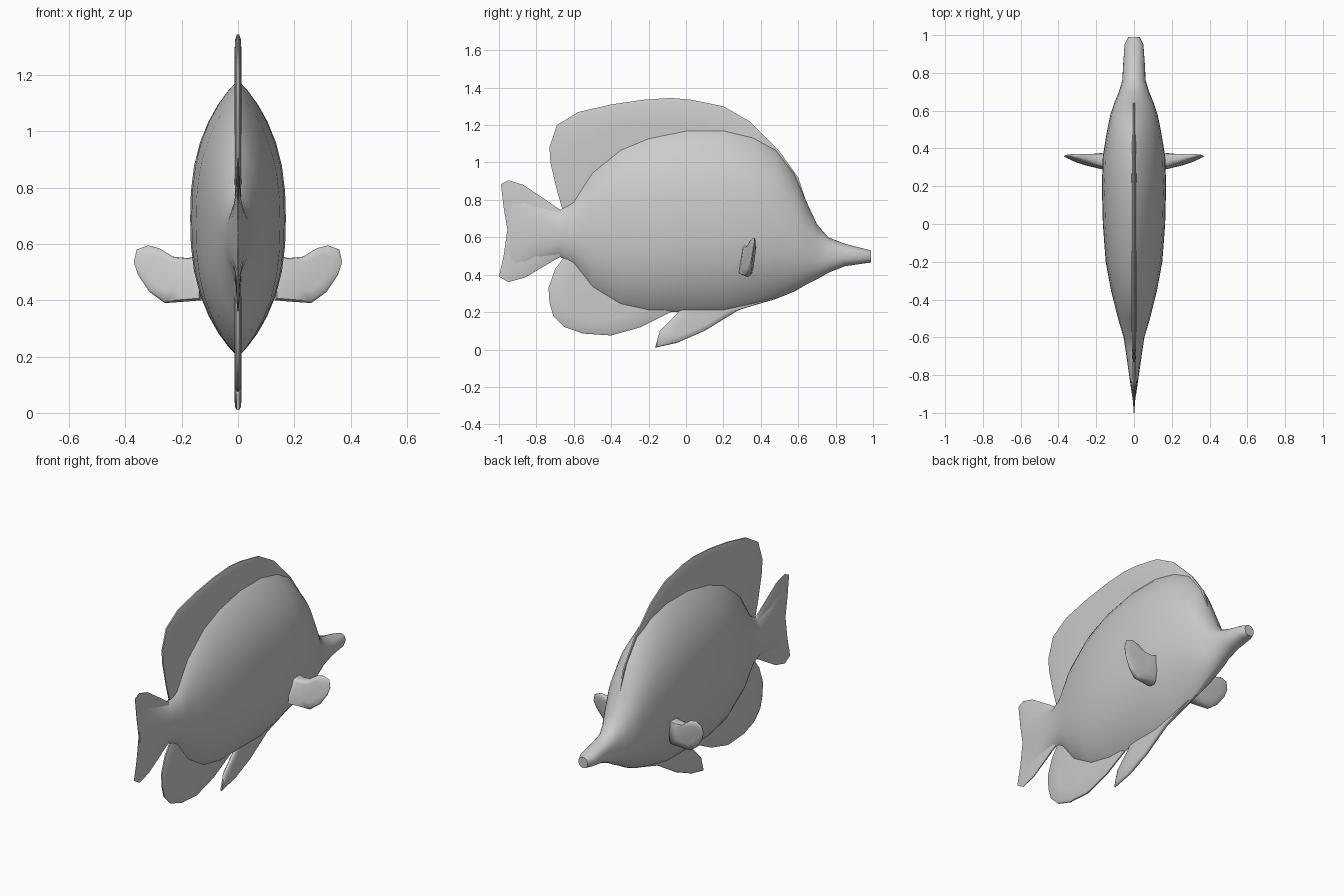
import bpy, bmesh, math
from mathutils import Vector

cube = bpy.data.objects.get("Cube")
if cube:
    bpy.data.objects.remove(cube, do_unlink=True)

grey = bpy.data.materials.new("plain grey")
grey.use_nodes = True
grey.diffuse_color = (0.6, 0.6, 0.6, 1)
grey.node_tree.nodes["Principled BSDF"].inputs["Base Color"].default_value = (0.6, 0.6, 0.6, 1)


def skin(name, rings, angle):
    """Bridge matching rings of points, cap both ends and shade smooth."""
    bm = bmesh.new()
    loops = [[bm.verts.new(p) for p in ring] for ring in rings]
    for a, b in zip(loops, loops[1:]):
        for i in range(len(a)):
            j = (i + 1) % len(a)
            bm.faces.new((a[i], a[j], b[j], b[i]))
    bm.faces.new(loops[0])
    bm.faces.new(loops[-1])
    bmesh.ops.recalc_face_normals(bm, faces=bm.faces)
    mesh = bpy.data.meshes.new(name)
    bm.to_mesh(mesh)
    bm.free()
    obj = bpy.data.objects.new(name, mesh)
    bpy.context.collection.objects.link(obj)
    mesh.materials.append(grey)
    bpy.ops.object.select_all(action='DESELECT')
    obj.select_set(True)
    bpy.context.view_layer.objects.active = obj
    bpy.ops.object.shade_smooth_by_angle(angle=math.radians(angle))
    return obj


def fin(name, outline, place):
    """Lens-shaped plate; place(u, v, side) gives the point in space."""
    pts = [Vector(p) for p in outline]
    mid = sum(pts, Vector((0, 0))) / len(pts)
    steps = [(0.6, -1), (0.93, -0.85), (1, -0.3), (1, 0.3), (0.93, 0.85), (0.6, 1)]
    rings = [[place(*mid.lerp(p, s), side) for p in pts] for s, side in steps]
    return skin(name, rings, 60)


# Body sections from snout to tail: y, bottom, top, half width, edge sharpness
stations = [
    (0.99, .465, .53, .03, .5), (0.95, .46, .54, .05, .5),
    (0.85, .445, .565, .057, .5), (0.76, .41, .60, .062, .5),
    (0.70, .375, .67, .08, .55), (0.64, .345, .80, .105, .65),
    (0.58, .31, .94, .125, .75), (0.48, .27, 1.07, .145, .85),
    (0.36, .235, 1.14, .165, .9), (0.2, .20, 1.18, .17, .9),
    (0, .20, 1.18, .165, .9), (-0.2, .20, 1.14, .15, .9),
    (-0.35, .23, 1.08, .122, .9), (-0.5, .32, .96, .085, .9),
    (-0.6, .45, .80, .055, .9), (-0.68, .5, .74, .043, .8),
    (-0.8, .48, .78, .026, .9), (-0.95, .4, .86, .004, .9)]
rings = []
for y, low, high, width, sharp in stations:
    ring = []
    for i in range(32):
        a = math.tau * i / 32
        t = math.cos(a)
        x = width * max(0, 1 - abs(t) ** 2.5) ** sharp
        ring.append((math.copysign(x, math.sin(a)), y, (low + high) / 2 + t * (high - low) / 2))
    rings.append(ring)
skin("body", rings, 50)


# Upright fins on the centre line, outlines in (y, z)
def upright(u, v, side):
    return (side * 0.013, u, v)


fin("dorsal_fin", [(-.655, .73), (-.69, .85), (-.725, 1), (-.73, 1.08), (-.69, 1.2),
                   (-.575, 1.27), (-.4, 1.31), (-.23, 1.335), (-.08, 1.345), (.03, 1.335),
                   (.2, 1.3), (.34, 1.22), (.5, 1.06), (.6, .92), (.64, .8),
                   (.5, .7), (0, .7), (-.5, .68)], upright)
fin("anal_fin", [(-.64, .51), (-.7, .43), (-.735, .33), (-.73, .25), (-.71, .18),
                 (-.65, .12), (-.55, .085), (-.4, .075), (-.24, .12), (-.08, .2),
                 (0, .3), (-.3, .45), (-.6, .56)], upright)
fin("pelvic_fin", [(-.165, .01), (-.05, .035), (.1, .1), (.28, .21), (.5, .28),
                   (.4, .36), (.05, .32), (-.05, .19), (-.14, .1)], upright)
fin("tail_fin", [(-.65, .73), (-.72, .78), (-.87, .88), (-.95, .905), (-.99, .885),
                 (-.975, .76), (-.955, .64), (-.975, .5), (-1, .39), (-.95, .36),
                 (-.86, .385), (-.7, .48), (-.62, .52), (-.6, .7)],
    lambda u, v, side: (side * (0.004 + 0.03 * max(0, u + 0.95)), u, v))

# Paired side fins, outline in (x, z), thick at the root
for name, sign in (("left_pectoral_fin", 1), ("right_pectoral_fin", -1)):
    def paired(u, v, side, sign=sign):
        thick = 0.004 + 0.17 * max(0, 0.36 - u)
        return (sign * u, 0.32 + 0.1 * (u - 0.17) + 0.14 * (v - 0.4) + side * thick, v)

    fin(name, [(.13, .40), (.19, .395), (.26, .39), (.315, .43), (.355, .49), (.37, .535),
               (.36, .58), (.32, .595), (.28, .585), (.23, .555), (.18, .55), (.13, .56)], paired)
